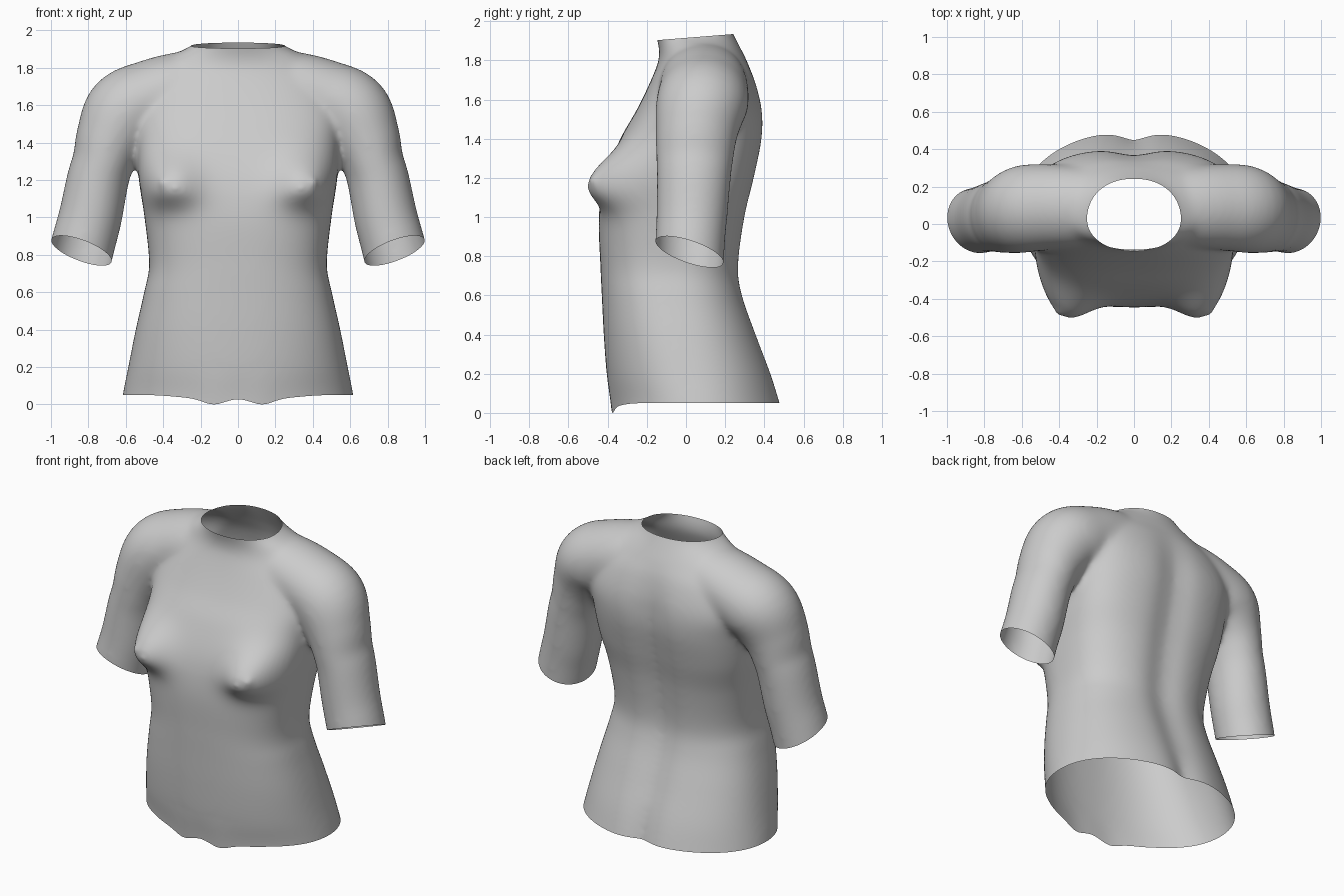
import bpy, bmesh, math
from mathutils import Vector, Matrix

if "Cube" in bpy.data.objects:
    bpy.data.objects.remove(bpy.data.objects["Cube"])

SEG = 96
bm = bmesh.new()


def spline(rows, steps=8):
    """Catmull-Rom through rows of any width."""
    v = [Vector(r) for r in rows]
    out = []
    for i in range(len(v) - 1):
        a, b, c, d = v[max(i - 1, 0)], v[i], v[i + 1], v[min(i + 2, len(v) - 1)]
        for k in range(steps):
            t = k / steps
            out.append(b + (c - a) * (t / 2) + (a * 2 - b * 5 + c * 4 - d) * (t * t / 2)
                       + (b * 3 - a - c * 3 + d) * (t ** 3 / 2))
    return out + [v[-1]]


def loft(rings):
    """Closed tube with capped ends."""
    vs = [[bm.verts.new(p) for p in r] for r in rings]
    for r, s in zip(vs, vs[1:]):
        for i in range(len(r)):
            j = (i + 1) % len(r)
            bm.faces.new((r[i], r[j], s[j], s[i]))
    bm.faces.new(vs[0])
    bm.faces.new(vs[-1])


def power(c, e):
    return math.copysign(abs(c) ** e, c)


def bell(d, s):
    return math.exp(-(d / s) ** 2)


def chest(x, z):
    """Forward swell of the chest, long above and short below."""
    u, dz = abs(x) - .39, z - 1.165
    return .135 * math.exp(-(abs(u) / (.17 if u < 0 else .14)) ** 2.2) * \
        math.exp(-(abs(dz) / (.17 if dz > 0 else .11)) ** 2.2)


# Trunk: height, half width, front y, back y, squareness (1 = ellipse)
trunk = [(-.1, .64, -.37, .535, .95), (.05, .617, -.382, .495, .95), (.2, .587, -.405, .447, .9),
         (.4, .547, -.42, .37, .85), (.6, .502, -.43, .3, .82), (.75, .475, -.437, .28, .8),
         (1.0, .5, -.445, .31, .75), (1.2, .53, -.415, .355, .7), (1.4, .545, -.335, .395, .72),
         (1.55, .56, -.25, .395, .75), (1.7, .53, -.178, .357, .85), (1.8, .46, -.14, .31, 1),
         (1.86, .37, -.138, .28, 1.05), (1.9, .285, -.147, .26, 1), (1.94, .226, -.155, .24, .9),
         (2.03, .21, -.165, .2, .9)]
rings = []
for z, w, f, b, e in spline(trunk):
    mid, ring = (f + b) / 2, []
    for i in range(SEG):
        a = math.tau * i / SEG
        x, s = w * power(math.cos(a), e), power(math.sin(a), e)
        y = mid + s * (b - f) / 2
        if s > 0:      # spine groove and cleft
            fade = min(1, max(0, (1.8 - z) / .3))
            y -= .035 * bell(x, .11) * fade * min(1, s * 2)
            y -= .02 * bell(x, .045) * max(0, 1 - max(z, 0) / .25)
        elif 0.8 < z < 1.7:
            y -= chest(x, z) * min(1, -s * 3)
        ring.append((x, y, z))
    rings.append(ring)
loft(rings)

# Shoulders and upper arms: centre x, y, z, in-plane radius, depth radius
arm = [(.1, .09, 1.71, .19, .2), (.3, .09, 1.685, .2, .22), (.46, .09, 1.635, .21, .23),
       (.6, .08, 1.56, .222, .235), (.68, .055, 1.42, .19, .21), (.72, .045, 1.3, .166, .198),
       (.75, .04, 1.2, .166, .19), (.79, .03, 1.0, .17, .182), (.83, .02, .85, .172, .178),
       (.89, .01, .6, .172, .175)]
path = spline(arm, 5)
for side in (1, -1):
    rings = []
    for i, p in enumerate(path):
        t = path[min(i + 1, len(path) - 1)] - path[max(i - 1, 0)]
        l = math.hypot(t[0], t[2])
        nx, nz = -t[2] / l, t[0] / l
        rings.append([(side * (p[0] + nx * p[3] * math.cos(a)), p[1] + p[4] * math.sin(a),
                       p[2] + nz * p[3] * math.cos(a))
                      for a in (math.tau * k / 48 for k in range(48))])
    loft(rings)
    # Small chest tips
    bmesh.ops.create_uvsphere(bm, u_segments=16, v_segments=10, radius=.028,
                              matrix=Matrix.Translation((side * .4, -.468, 1.185)))

bmesh.ops.recalc_face_normals(bm, faces=bm.faces)
mesh = bpy.data.meshes.new("torso")
bm.to_mesh(mesh)
bm.free()
torso = bpy.data.objects.new("torso", mesh)
bpy.context.collection.objects.link(torso)

# Fuse all volumes and soften the joins
rem = torso.modifiers.new("fuse", 'REMESH')
rem.mode = 'VOXEL'
rem.voxel_size = .014
sm = torso.modifiers.new("soften", 'SMOOTH')
sm.factor = .5
sm.iterations = 30
dg = bpy.context.evaluated_depsgraph_get()
solid = bpy.data.meshes.new_from_object(torso.evaluated_get(dg))
torso.modifiers.clear()
bm = bmesh.new()
bm.from_mesh(solid)


def trim(co, no, inside):
    """Cut open along a plane, dropping what lies on the normal side."""
    co, no = Vector(co), Vector(no).normalized()
    faces = [f for f in bm.faces if inside(f.calc_center_median())]
    geom = set(faces)
    for f in faces:
        geom.update(f.verts, f.edges)
    bmesh.ops.bisect_plane(bm, geom=list(geom), dist=1e-5, plane_co=co, plane_no=no)
    drop = [f for f in bm.faces if inside(f.calc_center_median())
            and (f.calc_center_median() - co).dot(no) > 0]
    bmesh.ops.delete(bm, geom=drop, context='FACES')


# Neck, waist and sleeve openings
trim((0, 0, 1.915), (0, -.08, 1), lambda c: c.z > 1.8)
trim((0, 0, .05), (0, 0, -1), lambda c: c.z < .3)
for side in (1, -1):
    trim((side * .833, .02, .82), (side * .37, -.34, -1),
         lambda c: c.x * side > .585 and .5 < c.z < 1.2)

# Wavy front hem
for v in bm.verts:
    if v.co.z < .2 and v.co.y < -.1:
        x = abs(v.co.x)
        dip = .03 * bell(x - .13, .08) + .02 * math.exp(-(x / .35) ** 4)
        v.co.z -= dip * (1 - (v.co.z - .05) / .15) * min(1, (-.1 - v.co.y) / .2)

bm.to_mesh(mesh)
bm.free()
mesh.shade_smooth()
